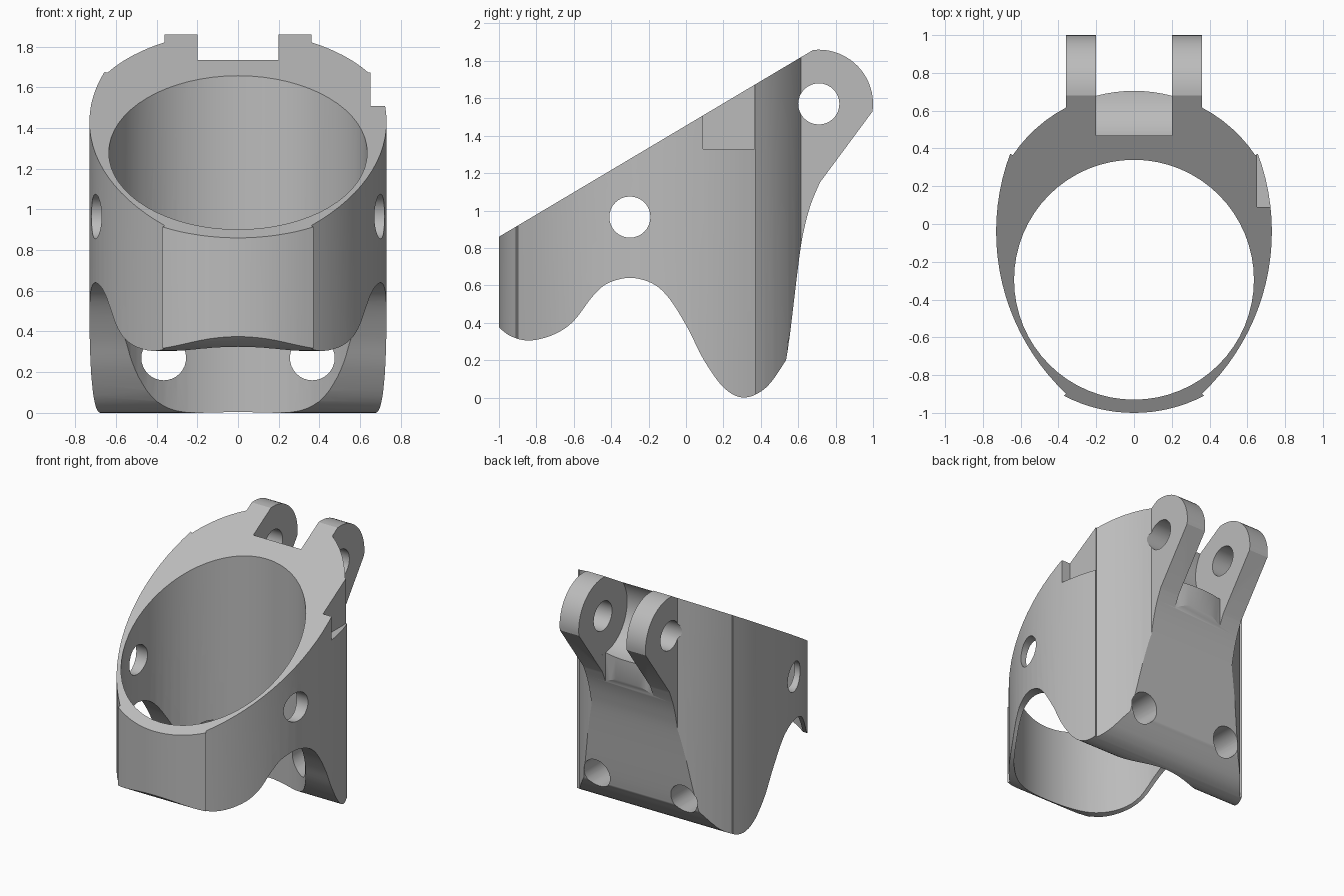
import bpy, bmesh, math
from mathutils import Vector

if "Cube" in bpy.data.objects:
    bpy.data.objects.remove(bpy.data.objects["Cube"])


def arc(cx, cy, r, a0, a1, n):
    """Points on an arc, angles in degrees."""
    return [(cx + r * math.cos(math.radians(a0 + (a1 - a0) * i / n)),
             cy + r * math.sin(math.radians(a0 + (a1 - a0) * i / n))) for i in range(n + 1)]


def smooth(pts, n=5):
    """Catmull-Rom curve through the points."""
    p = [Vector(q) for q in [pts[0]] + pts + [pts[-1]]]
    out = []
    for i in range(1, len(p) - 2):
        a, b, c, d = p[i - 1:i + 3]
        for k in range(n):
            t = k / n
            out.append(tuple(0.5 * (2 * b + (c - a) * t + (2 * a - 5 * b + 4 * c - d) * t * t
                                    + (3 * b - a - 3 * c + d) * t ** 3)))
    return out + [pts[-1]]


def prism(name, pts, axis, lo, hi):
    """Extrude a closed 2D outline along x (y,z), y (x,z) or z (x,y)."""
    place = {'x': lambda u, v, w: (w, u, v),
             'y': lambda u, v, w: (u, w, v),
             'z': lambda u, v, w: (u, v, w)}[axis]
    bm = bmesh.new()
    a = [bm.verts.new(place(u, v, lo)) for u, v in pts]
    b = [bm.verts.new(place(u, v, hi)) for u, v in pts]
    bm.faces.new(a)
    bm.faces.new(b)
    for i in range(len(pts)):
        j = (i + 1) % len(pts)
        bm.faces.new((a[i], a[j], b[j], b[i]))
    bmesh.ops.recalc_face_normals(bm, faces=bm.faces)
    me = bpy.data.meshes.new(name)
    bm.to_mesh(me)
    bm.free()
    ob = bpy.data.objects.new(name, me)
    bpy.context.collection.objects.link(ob)
    return ob


def circle(cx, cy, r, n=48):
    return arc(cx, cy, r, 0, 360 - 360 / n, n - 1)


def combine(ob, other, op):
    bpy.context.view_layer.objects.active = ob
    m = ob.modifiers.new("cut", 'BOOLEAN')
    m.operation, m.solver, m.object = op, 'EXACT', other
    bpy.ops.object.modifier_apply(modifier=m.name)
    bpy.data.objects.remove(other)


# plan outline, with the two hinge lugs at the back
half = (arc(0, -0.195, 0.805, -90, -62.6, 8)
        + arc(-0.45, -0.04, 1.18, -46.7, 20.4, 20)
        + arc(0, -0.07, 0.775, 34.1, 62.3, 6)
        + [(0.36, 1.1), (0.2, 1.1)]
        + arc(0, -0.07, 0.775, 75.05, 90, 4))
plan = half + [(-x, y) for x, y in reversed(half[1:-1])]
body = prism("sleeve_bracket", plan, 'z', -0.2, 2.1)

# side profile: wavy lower edge, back edge, lug rounding, sloped top
lower = smooth([(-1.05, 0.43), (-1.0, 0.375), (-0.93, 0.325), (-0.83, 0.305), (-0.7, 0.34),
                (-0.6, 0.41), (-0.5, 0.54), (-0.42, 0.61), (-0.3, 0.64), (-0.18, 0.61),
                (-0.09, 0.53), (0.01, 0.37), (0.09, 0.21), (0.2, 0.055), (0.31, 0.0),
                (0.43, 0.055), (0.535, 0.2)])
back = smooth([(0.535, 0.2), (0.556, 0.34), (0.607, 0.76), (0.636, 0.92), (0.67, 1.04),
               (0.716, 1.15)])
side = lower + back[1:] + arc(0.71, 1.57, 0.29, -8, 96, 20) + [(-1.05, 0.83)]
combine(body, prism("profile", side, 'x', -0.9, 0.9), 'INTERSECT')

# bore, cross holes, hinge clearance and side notch
cutters = [
    prism("bore", circle(0, -0.295, 0.635, 64), 'z', -0.3, 2.2),
    prism("side_hole", circle(-0.3, 0.965, 0.11, 32), 'x', -1, 1),
    prism("hinge_hole", circle(0.71, 1.57, 0.11, 32), 'x', -1, 1),
    prism("hinge_clearance", circle(0.71, 1.57, 0.291, 64), 'x', -0.2002, 0.2002),
    prism("notch", [(0.09, 1.33), (0.5, 1.33), (0.5, 2.1), (0.09, 2.1)], 'x', 0.65, 1.0),
] + [prism("back_hole", circle(s * 0.365, 0.27, 0.11, 32), 'y', 0.0, 1.0) for s in (-1, 1)]
for c in cutters:
    combine(body, c, 'DIFFERENCE')

# one flat grey
mat = bpy.data.materials.new("plain grey")
mat.diffuse_color = (0.5, 0.5, 0.5, 1)
mat.use_nodes = True
mat.node_tree.nodes["Principled BSDF"].inputs["Base Color"].default_value = mat.diffuse_color
body.data.materials.clear()
body.data.materials.append(mat)
for p in body.data.polygons:
    p.material_index = 0
bpy.ops.object.select_all(action='DESELECT')
body.select_set(True)
bpy.context.view_layer.objects.active = body
bpy.ops.object.shade_smooth_by_angle(angle=math.radians(25))
